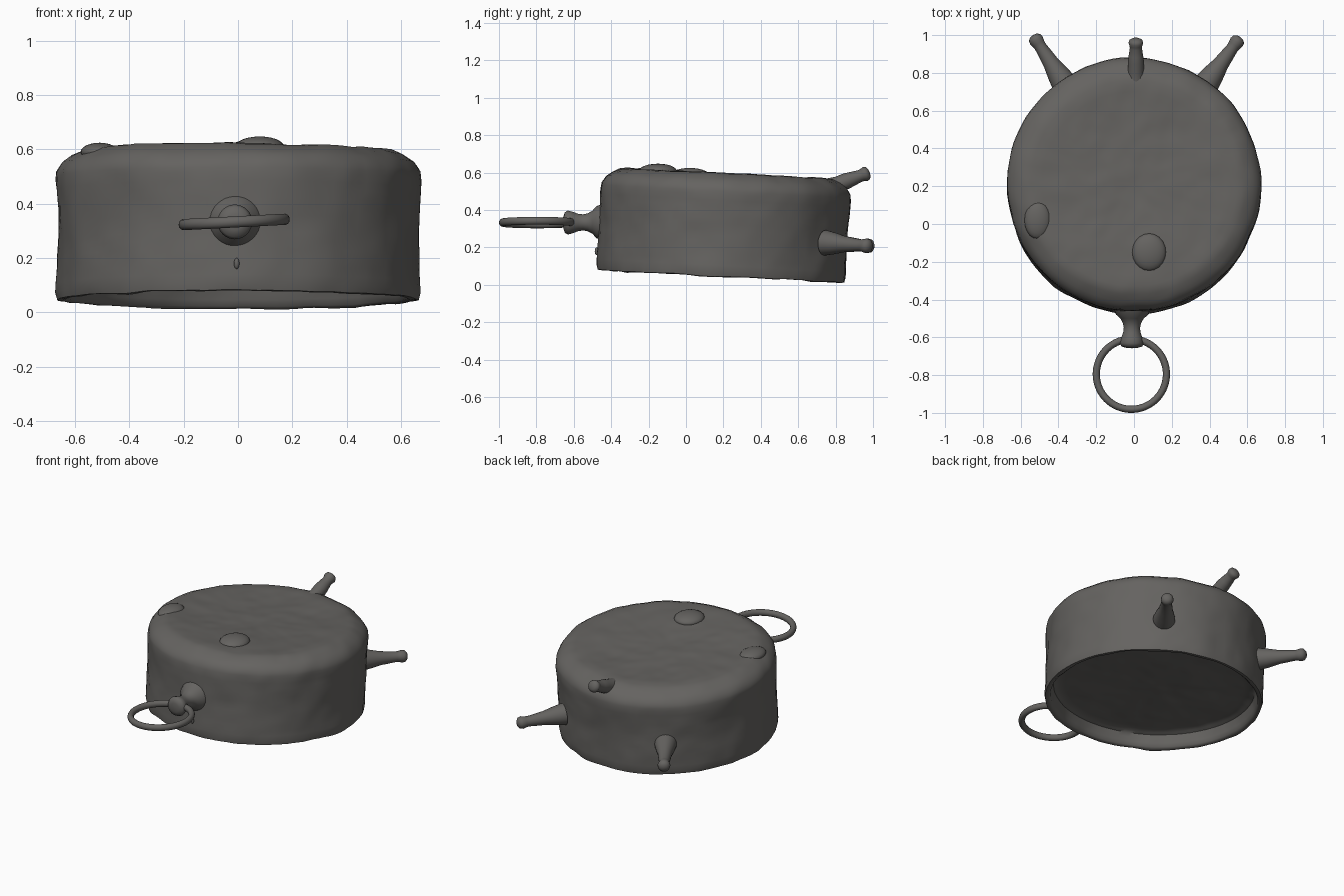
import bpy, bmesh, math
from mathutils import Vector, Matrix, noise

if "Cube" in bpy.data.objects:
    bpy.data.objects.remove(bpy.data.objects["Cube"])


def refine(profile, step):
    """Split long profile segments so the hammered surface has enough rows."""
    pts = []
    for (r0, z0), (r1, z1) in zip(profile, profile[1:]):
        n = max(1, math.ceil(math.hypot(r1 - r0, z1 - z0) / step))
        pts += [(r0 + (r1 - r0) * i / n, z0 + (z1 - z0) * i / n) for i in range(n)]
    return pts + [profile[-1]]


def finish(name, bm, matrix, angle=50):
    """Turn the bmesh into a smooth-shaded object with the shared material."""
    mesh = bpy.data.meshes.new(name)
    bm.to_mesh(mesh)
    bm.free()
    ob = bpy.data.objects.new(name, mesh)
    bpy.context.collection.objects.link(ob)
    ob.matrix_world = matrix
    mesh.materials.append(iron)
    bpy.ops.object.select_all(action='DESELECT')
    ob.select_set(True)
    bpy.context.view_layer.objects.active = ob
    bpy.ops.object.shade_smooth_by_angle(angle=math.radians(angle))


def lathe(name, profile, matrix, sides, step=1.0, rough=0.0, angle=50):
    """Revolve (radius, height) points about local z; zero radius makes a pole."""
    bm = bmesh.new()
    rows = []
    for r, z in refine(profile, step):
        if r < 1e-5:
            rows.append([bm.verts.new((0, 0, z))] * sides)
        else:
            rows.append([bm.verts.new((r * math.cos(math.tau * i / sides),
                                       r * math.sin(math.tau * i / sides), z))
                         for i in range(sides)])
    for a, b in zip(rows, rows[1:]):
        for i in range(sides):
            j = (i + 1) % sides
            bm.faces.new(list(dict.fromkeys((a[i], a[j], b[j], b[i]))))
    bmesh.ops.recalc_face_normals(bm, faces=bm.faces)
    bm.normal_update()
    if rough:
        moves = [(v, v.normal * rough * (noise.noise(v.co * 5) +
                                         0.5 * noise.noise(v.co * 13)))
                 for v in bm.verts]
        for v, d in moves:
            v.co += d
    finish(name, bm, matrix, angle)


def along(start, end):
    """Matrix at start whose z axis points to end."""
    start, end = Vector(start), Vector(end)
    return Matrix.Translation(start) @ (end - start).to_track_quat('Z', 'Y').to_matrix().to_4x4()


iron = bpy.data.materials.new("dark_iron")
iron.diffuse_color = (0.13, 0.125, 0.118, 1)
iron.use_nodes = True
iron.node_tree.nodes["Principled BSDF"].inputs["Base Color"].default_value = iron.diffuse_color

# Drum: slightly dished top, worn shoulder, shallow recess below, leaning slightly back
drum_frame = Matrix.Translation((0, 0.187, 0.043)) @ Matrix.Rotation(math.radians(-3), 4, 'X')
drum_profile = [
    (0, 0.10), (0.58, 0.10), (0.615, 0.085), (0.632, 0.012), (0.645, 0.002),
    (0.662, 0.004), (0.668, 0.03), (0.664, 0.25), (0.672, 0.44), (0.667, 0.475),
    (0.645, 0.508), (0.61, 0.533), (0.57, 0.551), (0.52, 0.555), (0.35, 0.546), (0, 0.538)]
lathe("drum", drum_profile, drum_frame, 112, step=0.035, rough=0.008)

# Low worn bumps on the top and one casting nub on the front wall
for name, loc, size in (("top_bump", (0.08, -0.15, 0.610), (0.09, 0.10, 0.038)),
                        ("shoulder_bump", (-0.51, 0.02, 0.590), (0.07, 0.10, 0.035)),
                        ("front_nub", (-0.005, -0.478, 0.18), (0.010, 0.010, 0.020))):
    bm = bmesh.new()
    bmesh.ops.create_uvsphere(bm, u_segments=20, v_segments=12, radius=1)
    bmesh.ops.scale(bm, vec=size, verts=bm.verts)
    finish(name, bm, Matrix.Translation(loc))


# Pegs: flared root, slim neck, rounded knob
def peg_profile(length, root):
    return [(root, 0), (root * 0.85, length * 0.2), (0.043, length * 0.42),
            (0.038, length * 0.58), (0.032, length * 0.76), (0.034, length * 0.82),
            (0.039, length * 0.89), (0.035, length * 0.95), (0.020, length * 0.99),
            (0, length)]


for name, start, end, root in (
        ("upper_back_peg", (0.01, 0.77, 0.522), (0.01, 0.982, 0.602), 0.05),
        ("lower_right_peg", (0.385, 0.745, 0.225), (0.563, 0.99, 0.207), 0.068),
        ("lower_left_peg", (-0.37, 0.745, 0.225), (-0.535, 1.0, 0.207), 0.068)):
    length = (Vector(end) - Vector(start)).length
    lathe(name, peg_profile(length, root), along(start, end), 24, angle=60)

# Handle stem: flared at the wall, waisted, swelling to a boss that grips the ring
stem_profile = [(0.10, 0), (0.085, 0.04), (0.062, 0.06), (0.048, 0.085), (0.043, 0.11),
                (0.046, 0.135), (0.057, 0.165), (0.064, 0.19), (0.055, 0.208),
                (0.03, 0.216), (0, 0.218)]
lathe("handle_stem", stem_profile, along((-0.01, -0.44, 0.335), (-0.012, -0.66, 0.333)),
      32, angle=60)

# Ring handle, tipped slightly sideways
bm = bmesh.new()
sides, tube = 72, 14
grid = []
for i in range(sides):
    a = math.tau * i / sides
    grid.append([])
    for j in range(tube):
        t = math.tau * j / tube
        r = 0.186 + 0.019 * math.cos(t)
        grid[i].append(bm.verts.new((r * math.cos(a), r * math.sin(a), 0.021 * math.sin(t))))
for i in range(sides):
    for j in range(tube):
        k, m = (i + 1) % sides, (j + 1) % tube
        bm.faces.new((grid[i][j], grid[k][j], grid[k][m], grid[i][m]))
finish("ring_handle", bm, Matrix.Translation((-0.014, -0.795, 0.333)) @
       Matrix.Rotation(math.radians(-3), 4, 'Y'))
